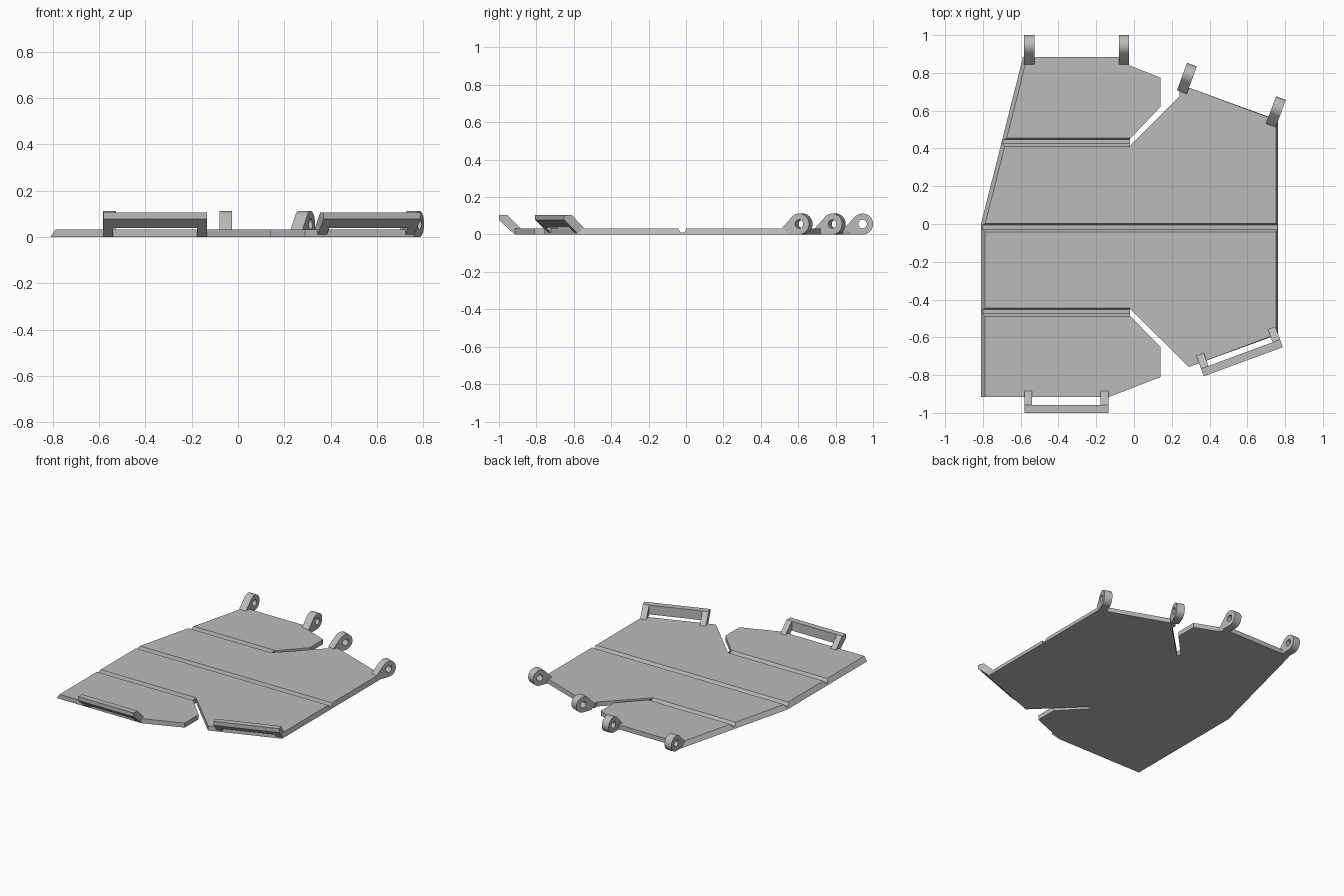
import bpy, bmesh, math
from mathutils import Matrix, Vector

cube = bpy.data.objects.get("Cube")
if cube:
    bpy.data.objects.remove(cube, do_unlink=True)

grey = bpy.data.materials.new("plain grey")
grey.use_nodes = True
colour = (0.5, 0.5, 0.5, 1)
grey.diffuse_color = colour
grey.node_tree.nodes["Principled BSDF"].inputs["Base Color"].default_value = colour

THICK = 0.033


def make_object(name, bm):
    bmesh.ops.recalc_face_normals(bm, faces=bm.faces)
    mesh = bpy.data.meshes.new(name)
    bm.to_mesh(mesh)
    bm.free()
    mesh.materials.append(grey)
    obj = bpy.data.objects.new(name, mesh)
    bpy.context.collection.objects.link(obj)
    return obj


def loft(bm, ring_a, ring_b):
    """Closed solid between two matching outlines."""
    a = [bm.verts.new(p) for p in ring_a]
    b = [bm.verts.new(p) for p in ring_b]
    bm.faces.new(a)
    bm.faces.new(b)
    for i in range(len(a)):
        j = (i + 1) % len(a)
        bm.faces.new((a[i], a[j], b[j], b[i]))


def prism(bm, profile, x0, x1):
    """Extrude a (y, z) profile along x."""
    loft(bm, [(x0, y, z) for y, z in profile], [(x1, y, z) for y, z in profile])


def cut(obj, cutter):
    mod = obj.modifiers.new("cut", "BOOLEAN")
    mod.operation = "DIFFERENCE"
    mod.solver = "EXACT"
    mod.object = cutter
    bpy.ops.object.select_all(action="DESELECT")
    bpy.context.view_layer.objects.active = obj
    obj.select_set(True)
    bpy.ops.object.modifier_apply(modifier=mod.name)
    bpy.data.objects.remove(cutter, do_unlink=True)


# Base plate with bevelled side edges and two slanted slots
outline = [(-0.81, 0), (-0.81, -0.915), (-0.13, -0.915), (0.14, -0.81),
           (0.14, -0.65), (-0.02, -0.487), (-0.02, -0.45), (0.29, -0.757),
           (0.762, -0.585), (0.762, 0.55), (0.295, 0.72), (0.24, 0.71),
           (0.24, 0.675), (-0.02, 0.415), (-0.02, 0.452), (0.14, 0.62),
           (0.14, 0.775), (-0.025, 0.84), (-0.04, 0.883), (-0.588, 0.883)]


def top_point(x, y):
    inset = 0.022 if x < -0.5 else (-0.01 if x > 0.7 else 0)
    return (x + inset, y, THICK)


bm = bmesh.new()
loft(bm, [(x, y, 0) for x, y in outline], [top_point(x, y) for x, y in outline])
plate = make_object("base_plate", bm)

# Fold grooves: steep back wall, flat floor, sloped front wall
for y, x_end in ((-0.02, 1), (0.433, -0.021), (-0.467, -0.021)):
    bm = bmesh.new()
    prism(bm, [(y - 0.022, THICK), (y - 0.008, 0.01), (y + 0.014, 0.01),
               (y + 0.022, THICK), (y + 0.022, 0.1), (y - 0.022, 0.1)], -1, x_end)
    cut(plate, make_object("groove_cutter", bm))

# Hinge lugs: tongue rising into a round eye, local origin at the outer tip
R = 0.056
arc = [math.radians(135 - 225 * i / 24) for i in range(25)]
lug_profile = [(-0.12, 0), (-0.155, THICK)]
lug_profile += [(-R + R * math.cos(a), R + R * math.sin(a)) for a in arc]
TILT = math.radians(20.2)
lugs = [("outer_right", -0.555, 1, 0), ("inner_right", -0.053, 1, 0),
        ("inner_left", 0.307, 0.844, -TILT), ("outer_left", 0.778, 0.667, -TILT)]
for side, x, y, turn in lugs:
    bm = bmesh.new()
    prism(bm, lug_profile, -0.0275, 0.0275)
    lug = make_object("hinge_lug_" + side, bm)
    bm = bmesh.new()
    spin = Matrix.Translation((0, -R, R)) @ Matrix.Rotation(math.pi / 2, 4, "Y")
    bmesh.ops.create_cone(bm, cap_ends=True, segments=32, radius1=0.023,
                          radius2=0.023, depth=0.2, matrix=spin)
    cut(lug, make_object("eye_cutter", bm))
    lug.data.transform(Matrix.Translation((x, y, 0)) @ Matrix.Rotation(turn, 4, "Z"))
    bpy.ops.object.shade_smooth_by_angle(angle=math.radians(30))

# Handles: one raised bar on two slanted legs, local origin at the outer edge
bar = [(0, 0.105), (0.043, 0.105), (0.043, 0.038), (0, 0.077)]
leg = [(0.043, 0.105), (0.115, THICK), (0.085, 0), (0.043, 0.038)]
HALF, LEG = 0.223, 0.042
for side, x, y, turn in (("right", -0.358, -1, 0), ("left", 0.579, -0.729, TILT)):
    bm = bmesh.new()
    prism(bm, bar, -HALF, HALF)
    prism(bm, leg, -HALF, LEG - HALF)
    prism(bm, leg, HALF - LEG, HALF)
    handle = make_object("handle_" + side, bm)
    handle.data.transform(Matrix.Translation((x, y, 0)) @ Matrix.Rotation(turn, 4, "Z"))
